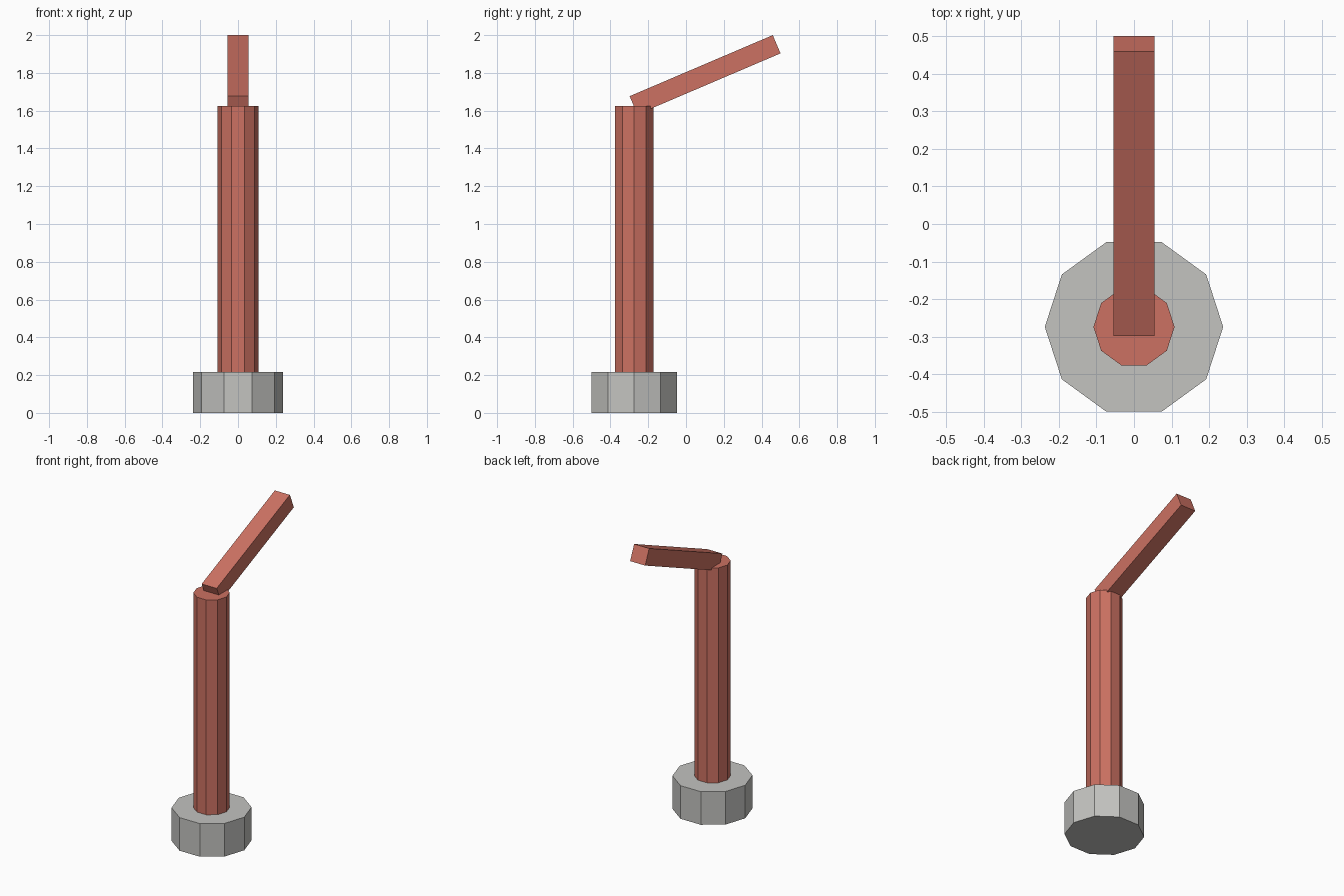
import bpy
import math

if "Cube" in bpy.data.objects:
    bpy.data.objects.remove(bpy.data.objects["Cube"], do_unlink=True)


def make_material(name, rgb):
    mat = bpy.data.materials.new(name)
    mat.use_nodes = True
    mat.diffuse_color = (*rgb, 1)
    mat.node_tree.nodes["Principled BSDF"].inputs["Base Color"].default_value = (*rgb, 1)
    return mat


def finish(name, mat):
    obj = bpy.context.object
    obj.name = obj.data.name = name
    obj.data.materials.append(mat)
    return obj


def ten_sided_prism(name, radius, z0, z1, mat):
    # Corners point along x, flats face front and back
    bpy.ops.mesh.primitive_cylinder_add(
        vertices=10, radius=radius, depth=z1 - z0,
        location=(0, POST_Y, (z0 + z1) / 2), rotation=(0, 0, math.radians(90)))
    return finish(name, mat)


POST_Y = -0.274
red = make_material("brick_red", (0.604, 0.165, 0.122))
grey = make_material("light_grey", (0.546, 0.546, 0.527))

# Foot and upright post
ten_sided_prism("base", 0.2375, 0.0, 0.217, grey)
ten_sided_prism("post", 0.108, 0.217, 1.625, red)

# Tilted arm sunk into the top of the post
bpy.ops.mesh.primitive_cube_add(size=1, location=(0, 0.101, 1.79))
arm = finish("arm", red)
arm.scale = (0.109, 0.824, 0.105)
arm.rotation_euler.x = math.radians(23.1)
